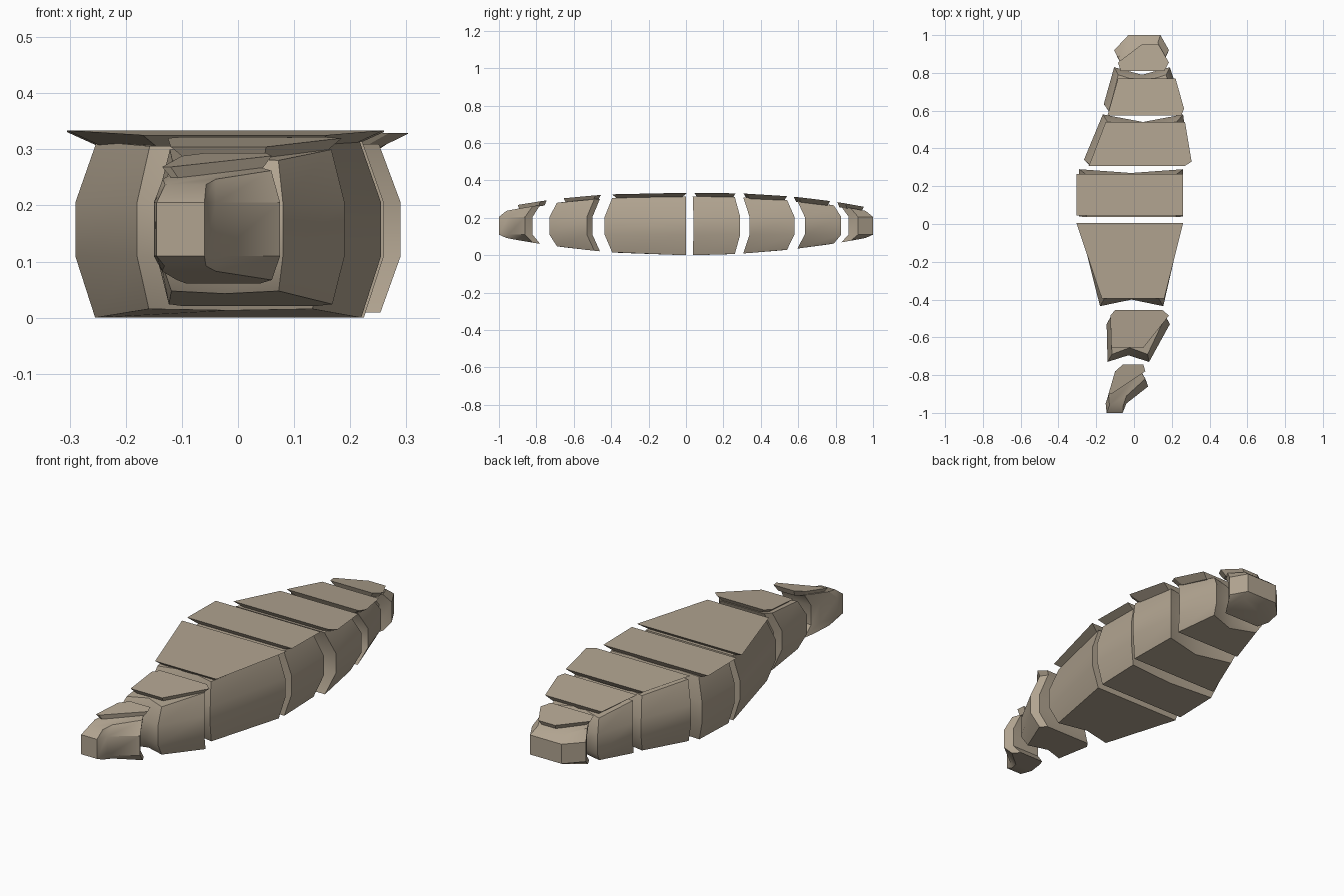
import bpy, math

if "Cube" in bpy.data.objects:
    bpy.data.objects.remove(bpy.data.objects["Cube"])

stone = bpy.data.materials.new("tan stone")
stone.diffuse_color = (0.44, 0.37, 0.28, 1)
stone.use_nodes = True
stone.node_tree.nodes["Principled BSDF"].inputs["Base Color"].default_value = stone.diffuse_color


# Underside and top heights curve together towards both tips
def under_z(y):
    return .1 * y * y


def top_z(y):
    return .334 - .085 * abs(y) ** 2.5


def stack(name, rings, smooth):
    """Join equal-length outlines from bottom to top and close both ends."""
    n = len(rings[0])
    verts = [p for r in rings for p in r]
    faces = [tuple(reversed(range(n))), tuple(range(len(verts) - n, len(verts)))]
    for k in range(len(rings) - 1):
        for i in range(n):
            j = (i + 1) % n
            faces.append((k * n + i, k * n + j, k * n + n + j, k * n + n + i))
    me = bpy.data.meshes.new(name)
    me.from_pydata(verts, [], faces)
    me.materials.append(stone)
    ob = bpy.data.objects.new(name, me)
    bpy.context.collection.objects.link(ob)
    if smooth:
        bpy.ops.object.select_all(action='DESELECT')
        ob.select_set(True)
        bpy.context.view_layer.objects.active = ob
        bpy.ops.object.shade_smooth_by_angle(angle=math.radians(36))
    return ob


def outline(stations, dent=False):
    """Closed outline from (y, left, right) stations; the outer end may be dented."""
    right = [(r, y) for y, l, r in stations]
    left = [(l, y) for y, l, r in reversed(stations)]
    y0, l0, r0 = stations[0]
    y1, l1, r1 = stations[-1]
    front, back = [], []
    if dent and y0 < -.1 and y0 > -.9:
        front = [((l0 + r0) / 2, y0 + .035)]
    if dent and .1 < y1 < .9:
        back = [((l1 + r1) / 2, y1 - (.02 if y1 < .4 else .04))]
    return right + back + left + front


def middle(pts):
    xs, ys = zip(*pts)
    return (min(xs) + max(xs)) / 2, (min(ys) + max(ys)) / 2


def slanted(belt, scale):
    """Narrower copy of the belt, leaning towards the middle of the row."""
    cx, cy = middle(belt)
    return [(cx + (x - cx) * scale, y - .04 * max(-1, min(1, y / .4))) for x, y in belt]


def segment(i, belt_stations, plate_stations):
    # rounded body
    belt = outline(belt_stations, True)
    bottom = [(x, y, under_z(y)) for x, y in slanted(belt, .87)]
    top = [(x, y, top_z(y) - .02) for x, y in slanted(belt, .86)]
    belt_low = [(x, y, max(.11, b[2] + .015)) for (x, y), b in zip(belt, bottom)]
    belt_high = [(x, y, min(.205, t[2] - .008)) for (x, y), t in zip(belt, top)]
    stack(f"body_segment_{i}", [bottom, belt_low, belt_high, top], True)
    # thin flared slab on its back
    plate = outline(plate_stations)
    px, py = middle(plate)
    base = [(px + (x - px) * .8, py + (y - py) * .86) for x, y in plate]
    stack(f"back_plate_{i}", [[(x, y, top_z(y) - .026) for x, y in base],
                              [(x, y, top_z(y)) for x, y in plate]], False)


# Each call: body stations, then plate stations, as (y, left, right)
segment(1, [(-1, -.145, -.06), (-.95, -.15, -.04), (-.86, -.12, .075), (-.82, -.1, .05)],
        [(-.9, -.135, -.12), (-.78, -.1, .06), (-.745, -.06, .05)])
segment(2, [(-.73, -.14, .08), (-.53, -.145, .19), (-.5, -.12, .16)],
        [(-.655, -.12, .05), (-.485, -.125, .185), (-.455, -.1, .15)])
segment(3, [(-.435, -.18, .155), (0, -.29, .255)],
        [(-.395, -.17, .16), (.005, -.305, .26)])
segment(4, [(.04, -.29, .26), (.29, -.29, .26)],
        [(.045, -.305, .26), (.265, -.305, .26)])
segment(5, [(.34, -.265, .29), (.58, -.165, .26)],
        [(.308, -.24, .27), (.33, -.23, .305), (.54, -.15, .27)])
segment(6, [(.635, -.16, .255), (.83, -.105, .19)],
        [(.575, -.14, .25), (.61, -.13, .265), (.77, -.085, .22)])
segment(7, [(.87, -.075, .15), (.92, -.105, .185), (1, -.03, .14)],
        [(.81, -.07, .16), (.855, -.085, .185), (.95, .04, .13)])
